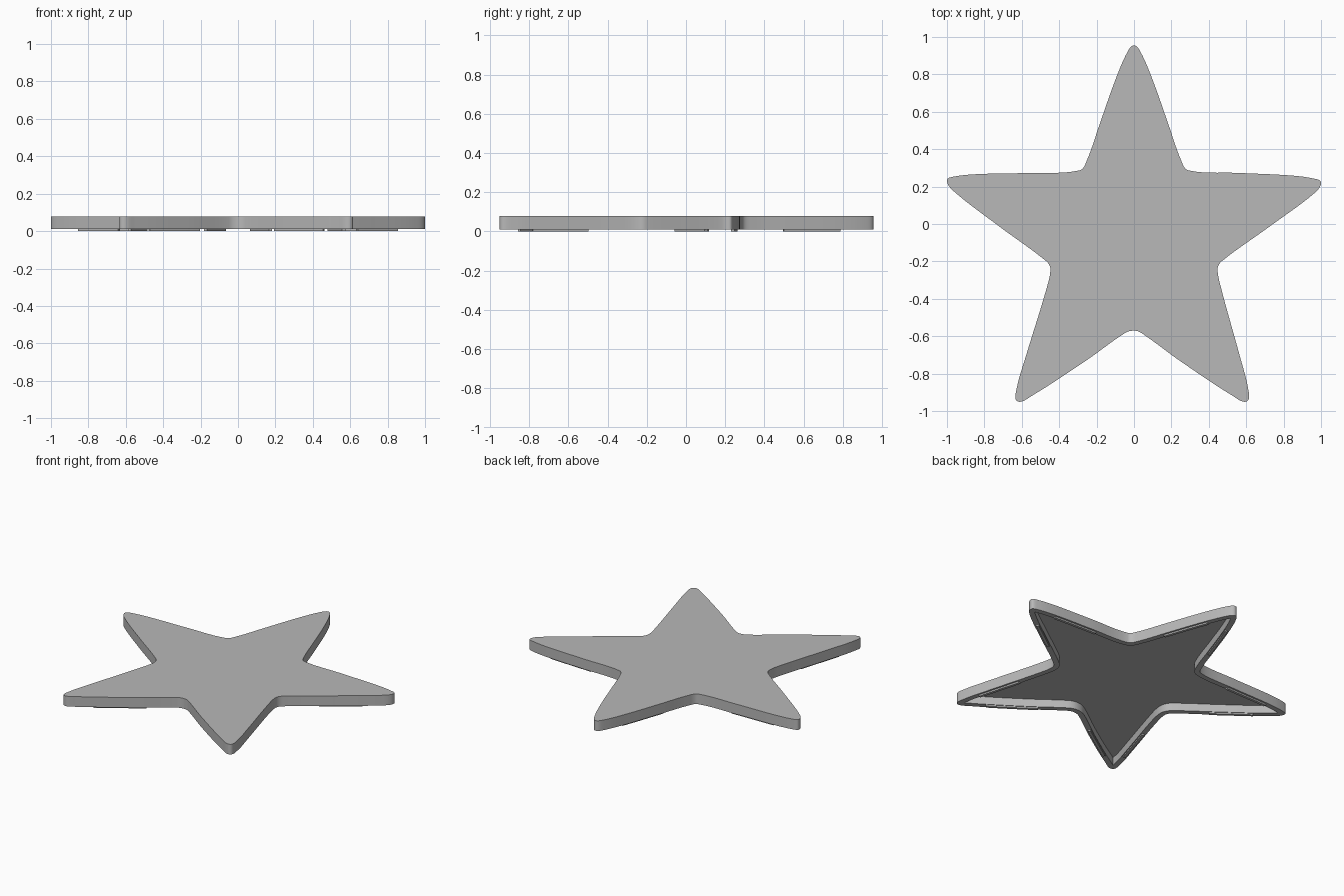
import bpy
import bmesh
import math
from mathutils import Vector
from mathutils.geometry import interpolate_bezier

cube = bpy.data.objects.get("Cube")
if cube:
    bpy.data.objects.remove(cube, do_unlink=True)

TOP, CEILING, RIM_BOTTOM = 0.078, 0.062, 0.01
RIM_WIDTH = 0.035

grey = bpy.data.materials.new("plain_grey")
grey.use_nodes = True
grey.diffuse_color = (0.48, 0.48, 0.48, 1)
grey.node_tree.nodes["Principled BSDF"].inputs["Base Color"].default_value = grey.diffuse_color

# Half outline of the star, from the back tip round to the front notch
half = [Vector(p) for p in (
    (0, .955), (.035, .92), (.1, .77), (.185, .53), (.25, .345), (.29, .287),
    (.56, .273), (.83, .26), (.96, .243), (1, .222), (.965, .165),
    (.72, -.017), (.468, -.2), (.447, -.24), (.465, -.34), (.564, -.7),
    (.61, -.88), (.604, -.948), (.53, -.92), (.243, -.73), (.04, -.583), (0, -.57))]


def mirrored(p):
    """The other half, with its tips leaning slightly."""
    lean = 0.03 * max(0, -p.y - 0.3) if p.x else 0
    return Vector((-p.x - lean, p.y + 0.03 * max(0, p.x - 0.6)))


def smooth_loop(points, steps=8):
    """Closed smooth curve through the points."""
    n = len(points)
    tangents = [(points[(i + 1) % n] - points[i - 1]).normalized() for i in range(n)]
    result = []
    for i in range(n):
        a, b = points[i], points[(i + 1) % n]
        reach = (b - a).length / 3
        curve = interpolate_bezier(a, a + tangents[i] * reach,
                                   b - tangents[(i + 1) % n] * reach, b, steps)
        result += [p.to_2d() for p in curve[:-1]]
    return result


def inset(points, distance):
    """Shift a clockwise loop inwards, point for point."""
    result = []
    for i, p in enumerate(points):
        t = (points[(i + 1) % len(points)] - points[i - 1]).normalized()
        result.append(p + Vector((t.y, -t.x)) * distance)
    return result


def ring(bm, points, z):
    return [bm.verts.new((p.x, p.y, z)) for p in points]


def wall(bm, low, high):
    n = len(low)
    for i in range(n):
        j = (i + 1) % n
        bm.faces.new((low[i], low[j], high[j], high[i]))


def finish(bm, name):
    bmesh.ops.recalc_face_normals(bm, faces=bm.faces[:])
    mesh = bpy.data.meshes.new(name)
    bm.to_mesh(mesh)
    bm.free()
    mesh.materials.append(grey)
    obj = bpy.data.objects.new(name, mesh)
    bpy.context.collection.objects.link(obj)
    bpy.ops.object.select_all(action="DESELECT")
    obj.select_set(True)
    bpy.context.view_layer.objects.active = obj
    bpy.ops.object.shade_smooth_by_angle(angle=math.radians(30))


outline = smooth_loop(half + [mirrored(p) for p in half[-2:0:-1]])

# Inner edge of the rim, without the points that cross over at the tips
inner = [p for p in inset(outline, RIM_WIDTH)
         if min((p - q).length for q in outline) > RIM_WIDTH * 0.98]

# Hollow star shell, open underneath
bm = bmesh.new()
outer_top = ring(bm, outline, TOP)
outer_low = ring(bm, outline, RIM_BOTTOM)
inner_low = ring(bm, inner, RIM_BOTTOM)
inner_top = ring(bm, inner, CEILING)
wall(bm, outer_low, outer_top)
wall(bm, inner_low, inner_top)
bm.faces.new(outer_top)
bm.faces.new(inner_top)
rim_edges = [bm.edges.get((loop[i - 1], loop[i]))
             for loop in (outer_low, inner_low) for i in range(len(loop))]
bmesh.ops.triangle_fill(bm, edges=rim_edges, use_beauty=True)
finish(bm, "star_shell")

# Low foot strips under the rim, one along each flank of each arm
tips = [Vector(p) for p in ((0, .955), (1, .222), (-1, .235), (.604, -.948), (-.62, -.948))]
strip_out, strip_in = inset(outline, 0.012), inset(outline, 0.03)
runs, run = [], []
for i, p in enumerate(outline):
    if 0.17 < min((p - t).length for t in tips) < 0.5:
        run.append(i)
    elif run:
        runs.append(run)
        run = []
for number, run in enumerate(runs, 1):
    shape = [strip_out[i] for i in run] + [strip_in[i] for i in reversed(run)]
    bm = bmesh.new()
    low, high = ring(bm, shape, 0), ring(bm, shape, RIM_BOTTOM)
    wall(bm, low, high)
    bm.faces.new(low)
    bm.faces.new(high)
    finish(bm, f"foot_strip_{number}")
